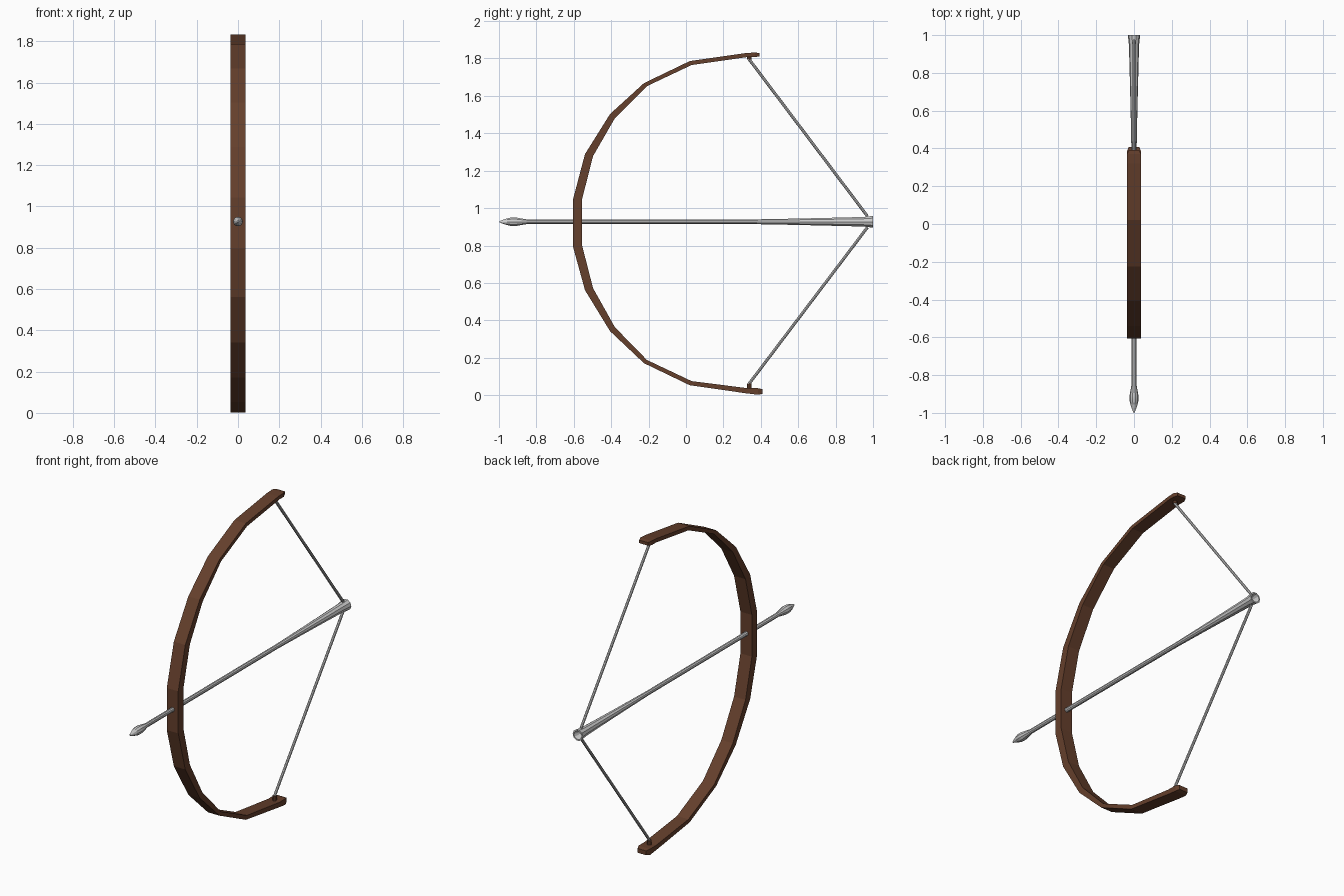
import bpy, bmesh, math
from mathutils import Vector

if "Cube" in bpy.data.objects:
    bpy.data.objects.remove(bpy.data.objects["Cube"])

CZ = 0.927  # arrow height

wood = bpy.data.materials.new("dark_wood")
wood.diffuse_color = (0.13, 0.05, 0.025, 1)
wood.use_nodes = True
wood.node_tree.nodes["Principled BSDF"].inputs["Base Color"].default_value = wood.diffuse_color


def finish(name, bm, mat=None):
    bmesh.ops.recalc_face_normals(bm, faces=bm.faces)
    me = bpy.data.meshes.new(name)
    bm.to_mesh(me)
    bm.free()
    ob = bpy.data.objects.new(name, me)
    bpy.context.collection.objects.link(ob)
    if mat:
        me.materials.append(mat)
    return ob


def loft(bm, rings, capped=True):
    loops = [[bm.verts.new(p) for p in r] for r in rings]
    for a, b in zip(loops, loops[1:]):
        n = len(a)
        for i in range(n):
            bm.faces.new((a[i], a[(i + 1) % n], b[(i + 1) % n], b[i]))
    if capped:
        bm.faces.new(loops[0])
        bm.faces.new(loops[-1])


def rod(name, p, q, r, sides, mat=None):
    p, q = Vector(p), Vector(q)
    bm = bmesh.new()
    rot = (q - p).to_track_quat('Z', 'Y')
    circle = [rot @ Vector((r * math.cos(2 * math.pi * i / sides),
                            r * math.sin(2 * math.pi * i / sides), 0)) for i in range(sides)]
    loft(bm, [[p + c for c in circle], [q + c for c in circle]])
    return finish(name, bm, mat)


# Bow limbs: outer y, outer z, inner y, inner z, half width, lower to upper tip
stations = [
    (0.408, 0.007, 0.408, 0.032, 0.028),
    (0.385, 0.002, 0.385, 0.037, 0.037),
    (0.32, 0.010, 0.33, 0.037, 0.037),
    (0.02, 0.053, 0.03, 0.075, 0.037),
    (-0.225, 0.171, -0.209, 0.188, 0.037),
    (-0.406, 0.342, -0.38, 0.363, 0.037),
    (-0.54, 0.561, -0.497, 0.572, 0.037),
    (-0.605, 0.797, -0.556, 0.802, 0.037),
    (-0.605, 1.043, -0.556, 1.046, 0.037),
    (-0.54, 1.289, -0.497, 1.278, 0.037),
    (-0.406, 1.503, -0.38, 1.481, 0.037),
    (-0.225, 1.668, -0.209, 1.652, 0.037),
    (0.02, 1.786, 0.03, 1.765, 0.037),
    (0.32, 1.829, 0.33, 1.808, 0.037),
    (0.37, 1.832, 0.37, 1.808, 0.037),
    (0.392, 1.829, 0.392, 1.811, 0.028),
]
bm = bmesh.new()
loft(bm, [[(-w, oy, oz), (w, oy, oz), (w, iy, iz), (-w, iy, iz)]
          for oy, oz, iy, iz, w in stations])
finish("bow_limbs", bm, wood)

# String pegs and drawn string halves
for tag, z_limb, z_end, z_nock in (("upper", 1.815, 1.795, 0.957), ("lower", 0.03, 0.062, 0.897)):
    rod(tag + "_string_peg", (0, 0.338, z_limb), (0, 0.338, z_end), 0.012, 8, wood)
    rod(tag + "_string", (0, 0.338, z_end), (0, 0.97, z_nock), 0.008, 8)

# Arrow: turned profile (y, radius) from point to hollow nock
profile = [(-0.997, 0.004), (-0.965, 0.016), (-0.935, 0.024), (-0.91, 0.024),
           (-0.85, 0.013), (0.35, 0.013), (0.6, 0.018), (0.8, 0.023),
           (0.95, 0.027), (1.0, 0.033), (1.0, 0.025), (0.96, 0.014)]
N = 10
bm = bmesh.new()
loft(bm, [[(r * math.cos(2 * math.pi * i / N), y, CZ + r * math.sin(2 * math.pi * i / N))
           for i in range(N)] for y, r in profile])
arrow = finish("arrow", bm)
bpy.context.view_layer.objects.active = arrow
arrow.select_set(True)
bpy.ops.object.shade_smooth_by_angle(angle=math.radians(30))
